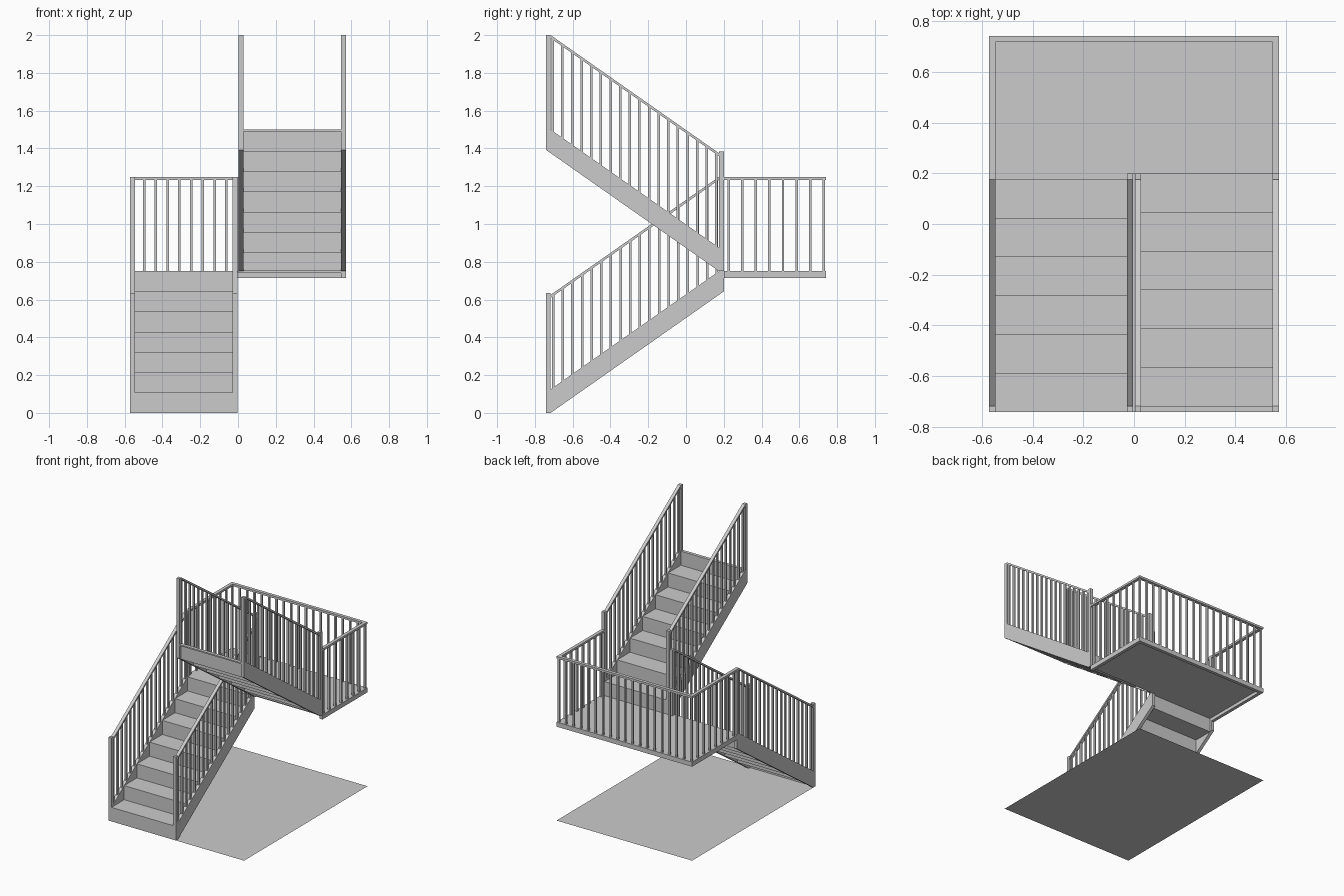
import bpy
import bmesh

cube = bpy.data.objects.get("Cube")
if cube:
    bpy.data.objects.remove(cube, do_unlink=True)

grey = bpy.data.materials.new("plain grey")
grey.use_nodes = True
color = (0.6, 0.6, 0.6, 1)
grey.diffuse_color = color
grey.node_tree.nodes["Principled BSDF"].inputs["Base Color"].default_value = color

HALF_X, HALF_Y = 0.571, 0.742     # footprint
EDGE = 0.2                        # front edge of the landing
LEVEL = 0.75                      # rise of one flight
RUN = EDGE + HALF_Y               # length of one flight
W = 0.025                         # stringer, newel and rail width
GAP = 0.003                       # half the gap between the flights
RAIL = 0.5                        # rail height above the nosings
RAIL_T = 0.016
BAR = 0.0065                      # half a baluster
THIN = 0.01
RISERS = 7
RISE = LEVEL / RISERS
GOING = (RUN - W) / (RISERS - 1)
SLOPE = RISE / GOING


def prism(bm, profile, x0, x1):
    """Extrude a (y, z) outline from x0 to x1."""
    face = bm.faces.new([bm.verts.new((x0, y, z)) for y, z in profile])
    new = bmesh.ops.extrude_face_region(bm, geom=[face])["geom"]
    verts = [v for v in new if isinstance(v, bmesh.types.BMVert)]
    bmesh.ops.translate(bm, verts=verts, vec=(x1 - x0, 0, 0))


def box(bm, x0, x1, y0, y1, z0, z1):
    prism(bm, [(y0, z0), (y1, z0), (y1, z1), (y0, z1)], x0, x1)


def finish(name, bm):
    bmesh.ops.recalc_face_normals(bm, faces=bm.faces)
    mesh = bpy.data.meshes.new(name)
    bm.to_mesh(mesh)
    bm.free()
    mesh.materials.append(grey)
    bpy.context.collection.objects.link(bpy.data.objects.new(name, mesh))


def nosing(s):
    return min(RISE + SLOPE * s, LEVEL)


def flight(name, x0, x1, start, direction, base):
    """Build one flight climbing from (start, base) along y."""
    def place(points):
        return [(start + direction * s, base + z) for s, z in points]

    # Stepped sheet of treads and risers
    upper, lower = [(0, 0)], [(THIN, 0)]
    for i in range(RISERS):
        s, z = i * GOING, (i + 1) * RISE
        end = s + GOING if i < RISERS - 1 else RUN
        upper += [(s, z), (end, z)]
        lower += [(s + THIN, z - THIN)]
        lower += [(end + (THIN if i < RISERS - 1 else 0), z - THIN)]
    bm = bmesh.new()
    prism(bm, place(upper + lower[::-1]), x0 + W, x1 - W)
    finish(name + "_steps", bm)

    for side, a in (("right", x0), ("left", x1 - W)):
        b, mid = a + W, a + W / 2
        # Sloped stringer
        bm = bmesh.new()
        prism(bm, place([(0, 0), (W, 0), (RUN, LEVEL - RISE),
                         (RUN, LEVEL), (RUN - W, LEVEL), (0, RISE)]), a, b)
        finish(f"{name}_{side}_stringer", bm)

        # Newel posts at both ends
        bm = bmesh.new()
        for s, z0, z1 in ((0, 0, nosing(W) + RAIL + THIN),
                          (RUN - W, LEVEL - RISE, LEVEL + RAIL)):
            prism(bm, place([(s, z0), (s + W, z0), (s + W, z1), (s, z1)]), a, b)
        finish(f"{name}_{side}_newels", bm)

        # Handrail
        bm = bmesh.new()
        s0, s1 = W, RUN - W
        t0, t1 = nosing(s0) + RAIL, nosing(s1) + RAIL
        prism(bm, place([(s0, t0 - RAIL_T), (s1, t1 - RAIL_T),
                         (s1, t1), (s0, t0)]), a, b)
        finish(f"{name}_{side}_handrail", bm)

        # Balusters, three to a tread
        bm = bmesh.new()
        for k in range(18):
            s = 0.039 + k * GOING / 3
            p, q = s - BAR, s + BAR
            top = RAIL - RAIL_T
            prism(bm, place([(p, nosing(p)), (q, nosing(q)),
                             (q, nosing(q) + top), (p, nosing(p) + top)]),
                  mid - BAR, mid + BAR)
        finish(f"{name}_{side}_balusters", bm)


flight("lower_flight", -HALF_X, -GAP, -HALF_Y, 1, 0)
flight("upper_flight", GAP, HALF_X, EDGE, -1, LEVEL)

# Ground sheet
bm = bmesh.new()
bm.faces.new([bm.verts.new((x * HALF_X, y * HALF_Y, 0))
              for x, y in ((-1, -1), (1, -1), (1, 1), (-1, 1))])
finish("ground_sheet", bm)

# Landing plate
bm = bmesh.new()
box(bm, -HALF_X, HALF_X, EDGE, HALF_Y, LEVEL - THIN, LEVEL)
finish("landing_plate", bm)

# Landing rim and handrail, open on the stair side
for part, z0, z1 in (("rim", LEVEL - 0.035, LEVEL - THIN),
                     ("handrail", LEVEL + RAIL - RAIL_T, LEVEL + RAIL)):
    bm = bmesh.new()
    box(bm, -HALF_X, -HALF_X + W, EDGE, HALF_Y - W, z0, z1)
    box(bm, HALF_X - W, HALF_X, EDGE, HALF_Y - W, z0, z1)
    box(bm, -HALF_X, HALF_X, HALF_Y - W, HALF_Y, z0, z1)
    finish("landing_" + part, bm)

# Landing balusters
bm = bmesh.new()
bx, by = HALF_X - W / 2, HALF_Y - W / 2
spots = [(-bx + 2 * bx * k / 18, by) for k in range(19)]
spots += [(side * bx, by - 0.072 * k) for side in (-1, 1) for k in range(1, 8)]
for x, y in spots:
    box(bm, x - BAR, x + BAR, y - BAR, y + BAR, LEVEL, LEVEL + RAIL - RAIL_T)
finish("landing_balusters", bm)
